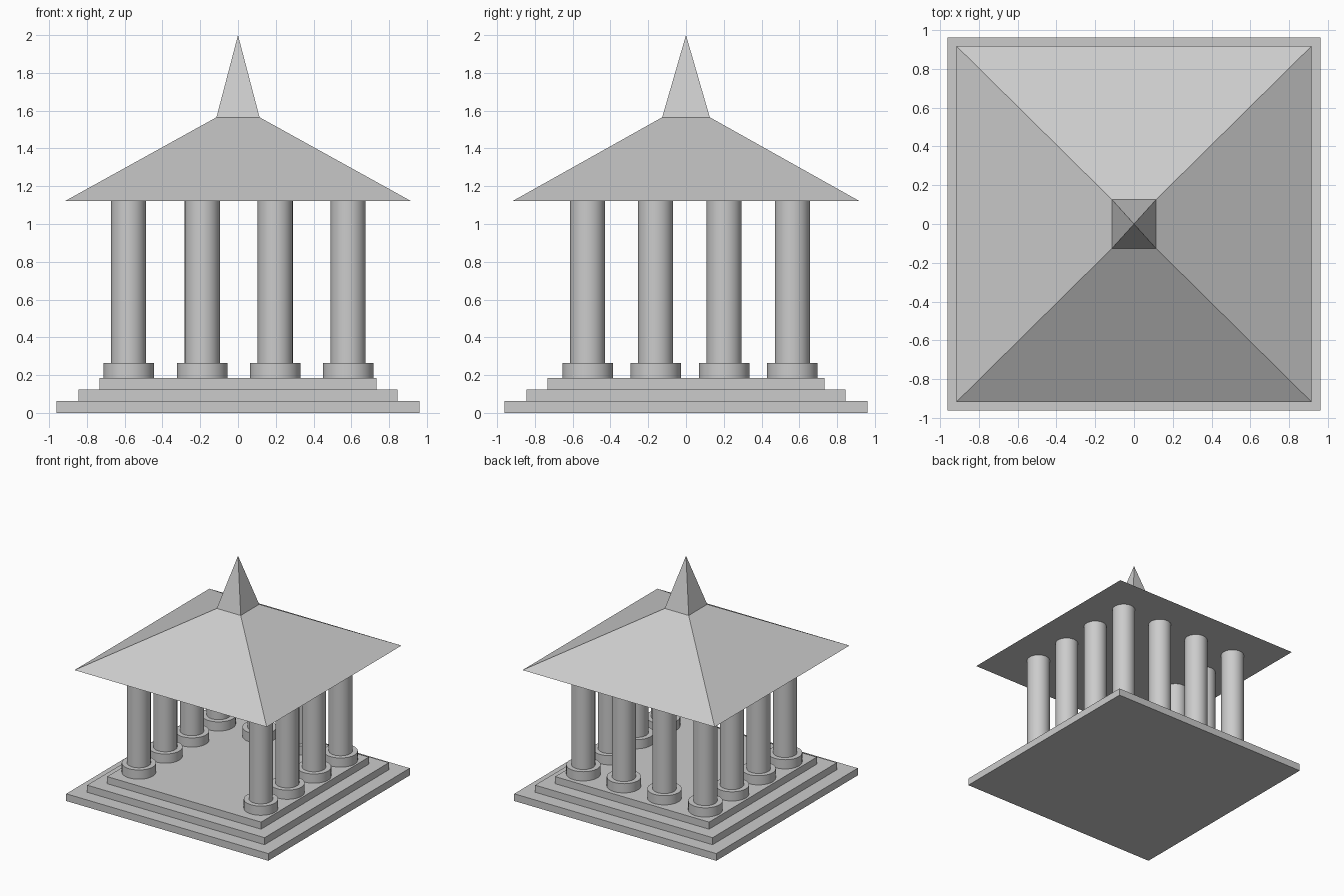
import bpy
import bmesh

if "Cube" in bpy.data.objects:
    bpy.data.objects.remove(bpy.data.objects["Cube"])


def finish(name, bm):
    bmesh.ops.recalc_face_normals(bm, faces=bm.faces)
    mesh = bpy.data.meshes.new(name)
    bm.to_mesh(mesh)
    bm.free()
    obj = bpy.data.objects.new(name, mesh)
    bpy.context.collection.objects.link(obj)
    return obj


def frustum(name, bottom, top, z0, z1):
    """Four-sided tapered block; bottom and top are (half x, half y), top None = apex."""
    def ring(half, z):
        hx, hy = half
        return [bm.verts.new((sx * hx, sy * hy, z))
                for sx, sy in ((-1, -1), (1, -1), (1, 1), (-1, 1))]
    bm = bmesh.new()
    low = ring(bottom, z0)
    bm.faces.new(low[::-1])
    if top:
        high = ring(top, z1)
        bm.faces.new(high)
    else:
        high = [bm.verts.new((0, 0, z1))] * 4
    for i in range(4):
        j = (i + 1) % 4
        bm.faces.new([low[i], low[j], high[j]] + ([high[i]] if top else []))
    return finish(name, bm)


def cylinder(name, x, y, radius, z0, z1):
    bpy.ops.mesh.primitive_cylinder_add(vertices=40, radius=radius, depth=z1 - z0,
                                        location=(x, y, (z0 + z1) / 2))
    bpy.context.object.name = name
    bpy.ops.object.shade_smooth_by_angle()


# Stepped platform
STEPS = [(0.962, 0.0, 0.062), (0.845, 0.062, 0.123), (0.733, 0.123, 0.184)]
for half, z0, z1 in STEPS:
    frustum("platform_step", (half, half), (half, half), z0, z1)

# Columns around three sides, front left open between its corners
XS = (-0.579, -0.189, 0.197, 0.583)
YS = (-0.521, -0.161, 0.202, 0.563)
EAVE, BASE_TOP = 1.122, 0.263
for i, x in enumerate(XS):
    for j, y in enumerate(YS):
        if i in (0, 3) or j == 3:
            cylinder("column_base", x, y, 0.134, 0.184, BASE_TOP)
            cylinder("column_shaft", x, y, 0.093, BASE_TOP, EAVE)

# Hipped roof and spire
frustum("roof", (0.915, 0.917), (0.114, 0.126), EAVE, 1.565)
frustum("spire", (0.114, 0.126), None, 1.565, 2.0)
